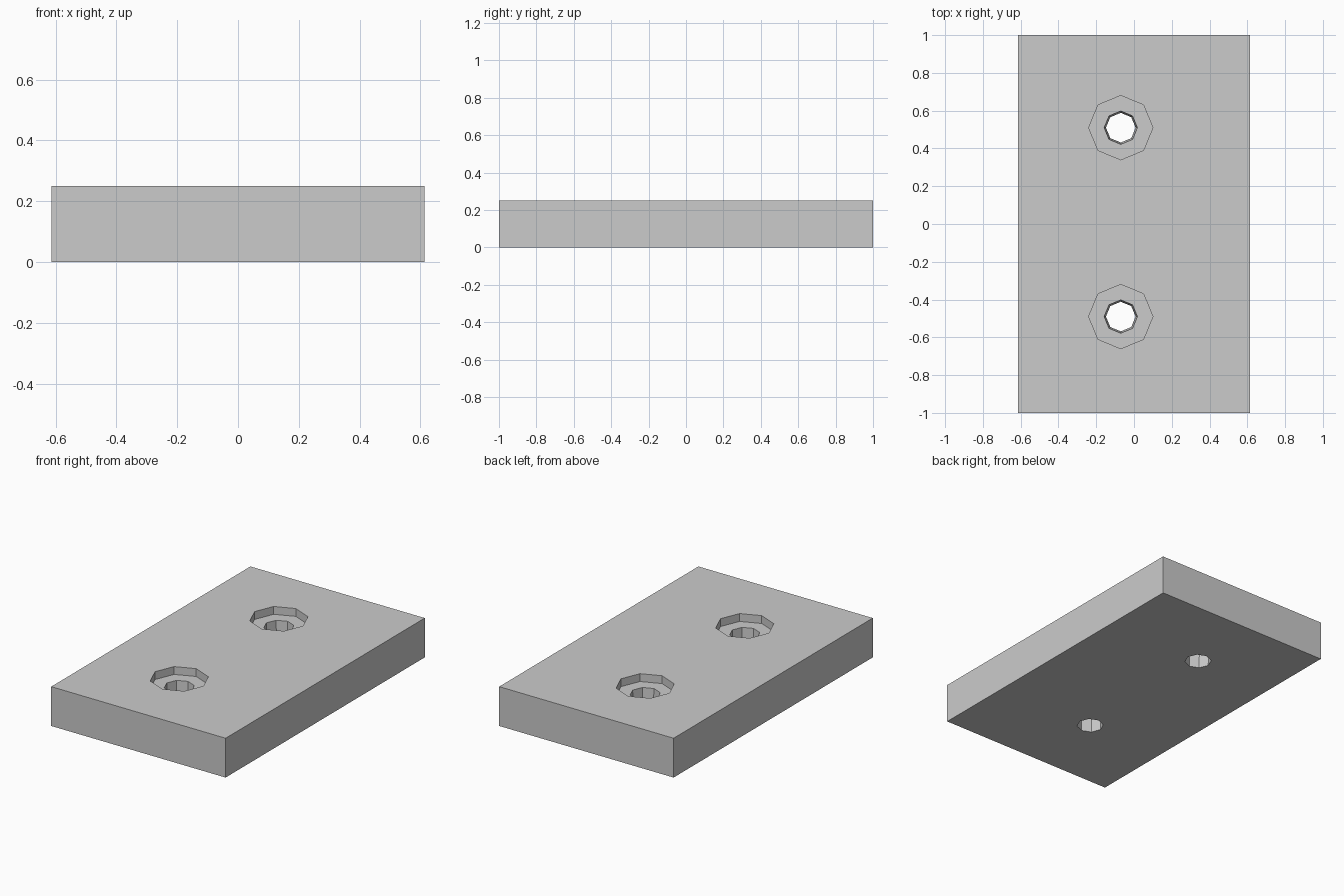
import bpy, bmesh
from math import cos, sin, tau

if "Cube" in bpy.data.objects:
    bpy.data.objects.remove(bpy.data.objects["Cube"])

HALF_X, HALF_Y, THICK = 0.613, 1.0, 0.25
HOLE_X, HOLE_YS = -0.07, (0.51, -0.49)
SIDES = 8
# Bore profile (radius, z): tapered hole, then a straight counterbore
BORE = [(0.078, -0.01), (0.088, 0.20), (0.17, 0.20), (0.17, 0.30)]


def make_object(name, bm):
    bmesh.ops.recalc_face_normals(bm, faces=bm.faces)
    mesh = bpy.data.meshes.new(name)
    bm.to_mesh(mesh)
    bm.free()
    obj = bpy.data.objects.new(name, mesh)
    bpy.context.collection.objects.link(obj)
    return obj


# Rectangular plate
bm = bmesh.new()
bmesh.ops.create_cube(bm, size=1)
for v in bm.verts:
    v.co = (v.co.x * 2 * HALF_X, v.co.y * 2 * HALF_Y, (v.co.z + 0.5) * THICK)
plate = make_object("mounting_plate", bm)

# Octagonal stepped cutters for the two screw holes
bm = bmesh.new()
for y in HOLE_YS:
    rings = [[bm.verts.new((HOLE_X + r * cos(tau * i / SIDES),
                            y + r * sin(tau * i / SIDES), z))
              for i in range(SIDES)] for r, z in BORE]
    for low, high in zip(rings, rings[1:]):
        for i in range(SIDES):
            j = (i + 1) % SIDES
            bm.faces.new((low[i], low[j], high[j], high[i]))
    bm.faces.new(rings[0][::-1])
    bm.faces.new(rings[-1])
cutter = make_object("hole_cutter", bm)

# Cut the holes, then drop the cutter
cut = plate.modifiers.new("holes", 'BOOLEAN')
cut.operation = 'DIFFERENCE'
cut.solver = 'EXACT'
cut.object = cutter
bpy.context.view_layer.objects.active = plate
bpy.ops.object.modifier_apply(modifier=cut.name)
bpy.data.objects.remove(cutter)
